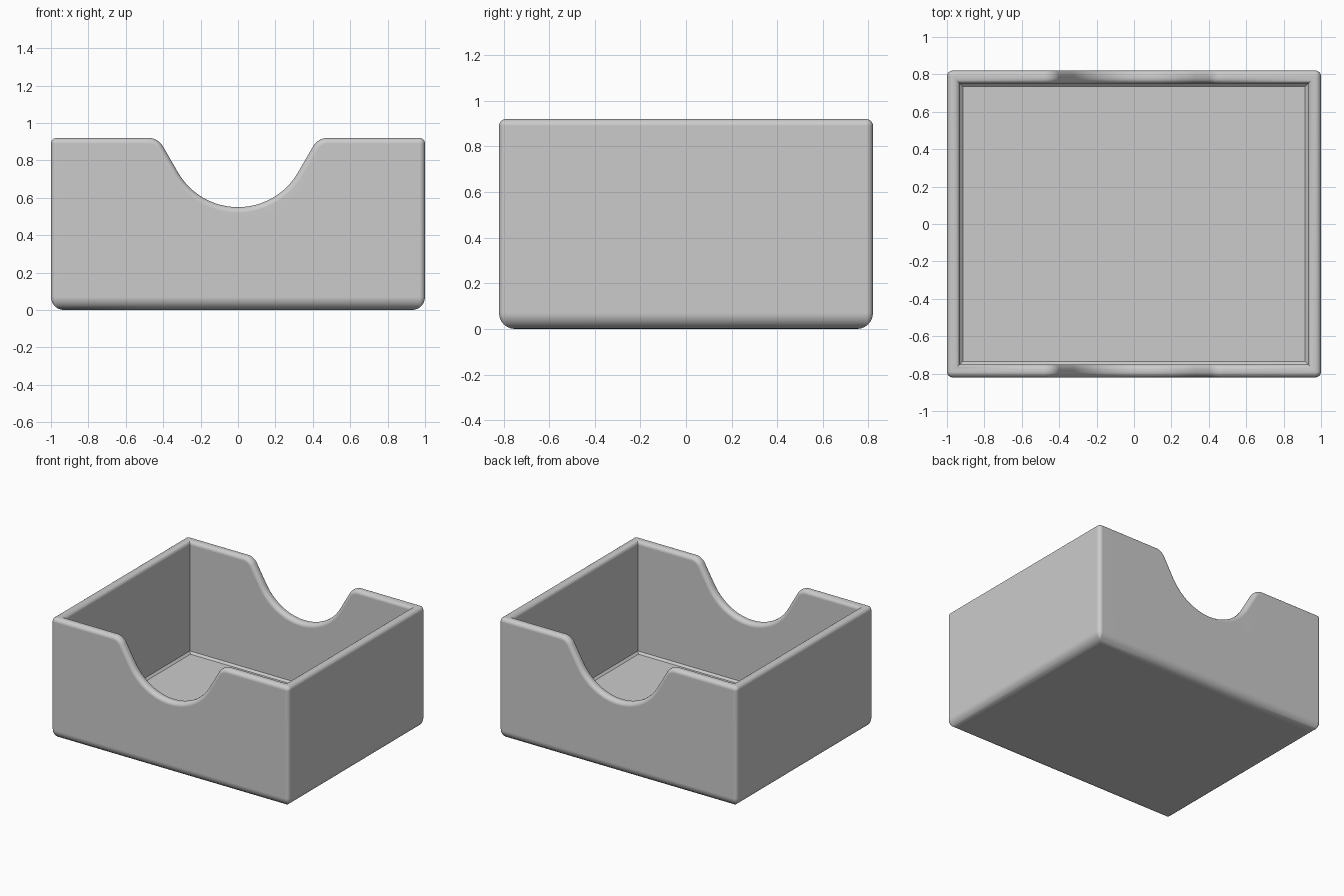
import bpy, bmesh
from math import sin, cos, pi, radians

cube = bpy.data.objects.get("Cube")
if cube:
    bpy.data.objects.remove(cube)

X, Y, H = 1.0, 0.82, 0.92            # half width, half depth, height
WALL, FLOOR = 0.07, 0.07
RIM, CORNER, BASE = 0.03, 0.03, 0.07  # rounding radii
SCOOP, LOW, FILLET, SLOPE = 0.37, 0.55, 0.09, radians(60)


def notch_half():
    """Right half of the notch outline: (u, z, normal u, normal z)."""
    pts = []
    for i in range(15):
        a = SLOPE * i / 14
        pts.append((SCOOP * sin(a), LOW + SCOOP * (1 - cos(a)), -sin(a), cos(a)))
    # straight flank up to the rounded shoulder
    u, z = pts[-1][:2]
    rise = H - FILLET * (1 - cos(SLOPE)) - z
    u += rise * cos(SLOPE) / sin(SLOPE) + FILLET * sin(SLOPE)
    for i in range(9):
        a = SLOPE * (1 - i / 8)
        pts.append((u - FILLET * sin(a), H - FILLET * (1 - cos(a)), -sin(a), cos(a)))
    return pts


# Stations anticlockwise round the box: wall points and corner arc points
half = notch_half()
notch = [(-u, z, -nu, nz) for u, z, nu, nz in half[:0:-1]] + half
stations = []
for quarter, (sx, sy) in enumerate([(1, 1), (-1, 1), (-1, -1), (1, -1)]):
    for i in range(7):
        a = (quarter + i / 6) * pi / 2
        stations.append(("corner", sx, sy, cos(a), sin(a)))
    if quarter in (0, 2):
        row = notch[::-1] if quarter == 0 else notch
        stations += [("wall", sy) + p for p in row]


def place(s, inset, z=None, drop=0.0):
    """Point at a station, inset from the outside; z None follows the rim."""
    if s[0] == "corner":
        _, sx, sy, ca, sa = s
        c, r = max(CORNER, inset), max(CORNER - inset, 0)
        return (sx * (X - c) + r * ca, sy * (Y - c) + r * sa, H - drop if z is None else z)
    _, sy, u, h, nu, nz = s
    y = sy * (Y - inset)
    return (u, y, z) if z is not None else (u - nu * drop, y, h - nz * drop)


# Section: rounded base, outer wall, rounded rim, inner wall, floor chamfer
arc = [i / 6 * pi / 2 for i in range(7)]
section = [(BASE * (1 - sin(t)), BASE * (1 - cos(t)), 0) for t in arc]
section += [(RIM * (1 - cos(t)), None, RIM * (1 - sin(t))) for t in arc]
section += [(WALL - RIM * (1 - cos(t)), None, RIM * (1 - sin(t))) for t in arc[::-1]]
section += [(WALL, FLOOR + 0.015, 0), (WALL + 0.015, FLOOR, 0)]

bm = bmesh.new()
rings = [[bm.verts.new(place(s, *k)) for s in stations] for k in section]
n = len(stations)
for lo, hi in zip(rings, rings[1:]):
    for i in range(n):
        j = (i + 1) % n
        bm.faces.new((lo[i], lo[j], hi[j], hi[i]))
bm.faces.new(rings[0][::-1])
bm.faces.new(rings[-1])
bmesh.ops.remove_doubles(bm, verts=bm.verts, dist=0.0002)
bmesh.ops.recalc_face_normals(bm, faces=bm.faces)
mesh = bpy.data.meshes.new("open_tray")
bm.to_mesh(mesh)
bm.free()

# Single grey finish
mat = bpy.data.materials.new("plain_grey")
mat.use_nodes = True
grey = (0.6, 0.6, 0.6, 1)
mat.diffuse_color = grey
mat.node_tree.nodes["Principled BSDF"].inputs["Base Color"].default_value = grey
mesh.materials.append(mat)

tray = bpy.data.objects.new("open_tray", mesh)
bpy.context.collection.objects.link(tray)
bpy.context.view_layer.objects.active = tray
tray.select_set(True)
bpy.ops.object.shade_smooth_by_angle(angle=radians(35))
weighted = tray.modifiers.new("flat_walls", "WEIGHTED_NORMAL")
weighted.keep_sharp = True
